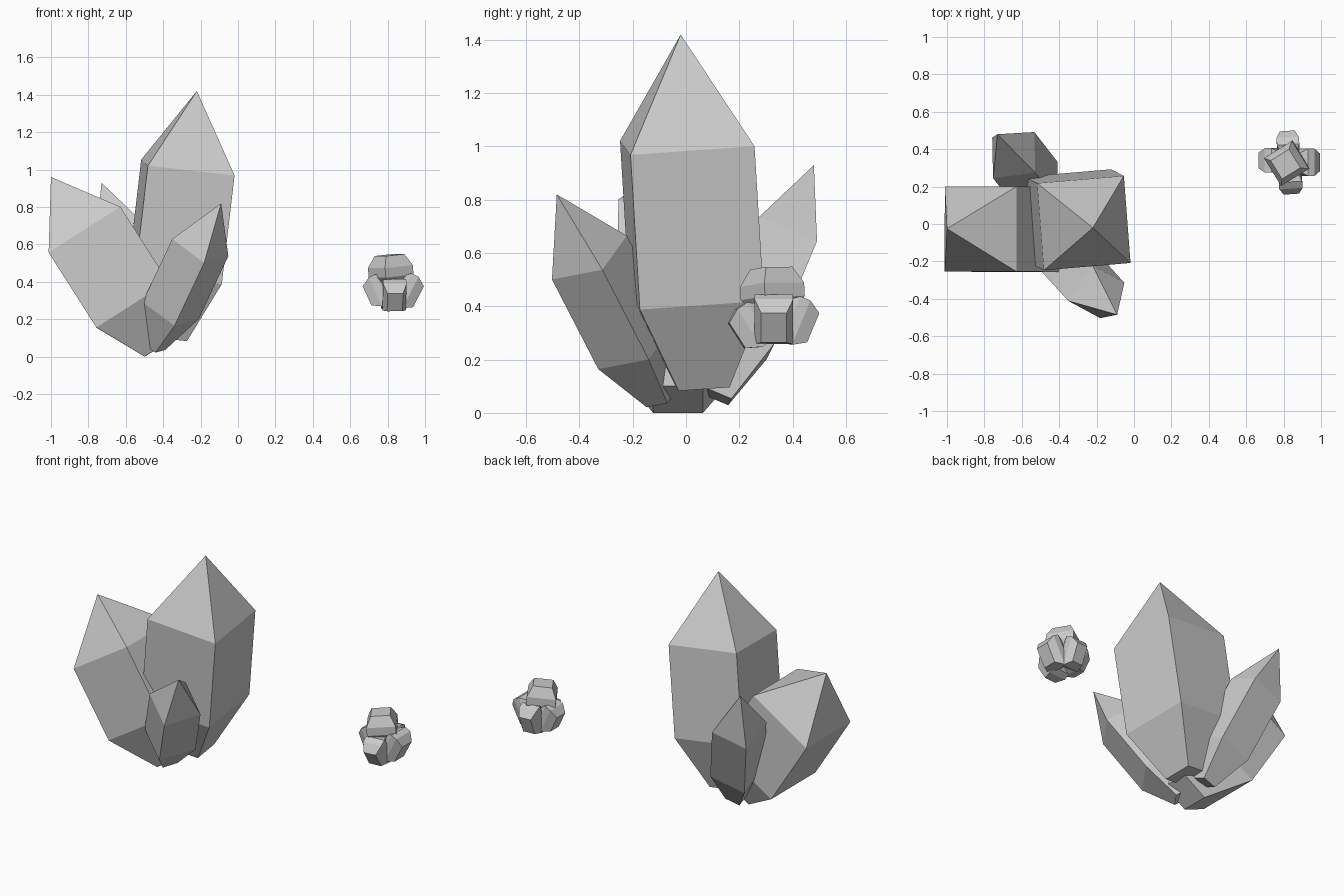
import bpy, bmesh, math
from mathutils import Vector

if "Cube" in bpy.data.objects:
    bpy.data.objects.remove(bpy.data.objects["Cube"])

POINTED = [(0, 0.41), (0.25, 1), (0.69, 1), (1, 0)]
BLUNT = [(0, 0.4), (0.42, 1), (0.68, 1), (1, 0.66)]


def shard(name, base, tip, width, depth, side, rings):
    """Four-sided shard; 'side' points at the middle of one flank."""
    base, tip = Vector(base), Vector(tip)
    axis = tip - base
    n = axis.normalized()
    u = Vector(side)
    u = (u - n * u.dot(n)).normalized()
    v = n.cross(u)
    bm = bmesh.new()
    loops = []
    for t, s in rings:
        c = base + axis * t
        if s == 0:
            loops.append([bm.verts.new(c)])
            continue
        loops.append([bm.verts.new(c + u * (a * width * s / 2) + v * (b * depth * s / 2))
                      for a, b in ((1, 1), (-1, 1), (-1, -1), (1, -1))])
    bm.faces.new(loops[0][::-1])
    for lo, hi in zip(loops, loops[1:]):
        for i in range(4):
            j = (i + 1) % 4
            if len(hi) == 1:
                bm.faces.new((lo[i], lo[j], hi[0]))
            else:
                bm.faces.new((lo[i], lo[j], hi[j], hi[i]))
    if len(loops[-1]) == 4:
        bm.faces.new(loops[-1])
    bmesh.ops.recalc_face_normals(bm, faces=bm.faces)
    me = bpy.data.meshes.new(name)
    bm.to_mesh(me)
    bm.free()
    ob = bpy.data.objects.new(name, me)
    bpy.context.collection.objects.link(ob)
    return ob


# Large crystal cluster
for name, base, tip, w, side in (
    ("main_crystal", (-0.375, 0.06, 0.1), (-0.22, -0.02, 1.42), 0.468, (0.465, 0.04, -0.06)),
    ("left_crystal", (-0.42, -0.03, 0.05), (-1.0, -0.025, 0.96), 0.455, (0, 1, 0)),
    ("front_crystal", (-0.45, -0.09, 0.055), (-0.09, -0.485, 0.82), 0.232, (0.13, 0.185, 0.04)),
    ("back_crystal", (-0.45, 0.12, 0.06), (-0.73, 0.48, 0.93), 0.235, (-0.003, 0.217, -0.097)),
):
    shard(name, base, tip, w, w, side, POINTED)

# Small cluster of blunt shards: one on top, four splayed outward and down
shard("small_top_shard", (0.825, 0.33, 0.35), (0.81, 0.32, 0.543), 0.175, 0.175,
      (math.cos(0.55), math.sin(0.55), -0.08), BLUNT)
for name, base, tip, w, d, side in (
    ("small_right_shard", (0.83, 0.33, 0.39), (0.965, 0.33, 0.32), 0.145, 0.19, (0, 1, 0)),
    ("small_left_shard", (0.83, 0.34, 0.39), (0.69, 0.34, 0.325), 0.13, 0.17, (0, 1, 0)),
    ("small_front_shard", (0.83, 0.33, 0.38), (0.84, 0.19, 0.29), 0.125, 0.17, (1, 0.05, 0)),
    ("small_back_shard", (0.83, 0.33, 0.38), (0.82, 0.475, 0.32), 0.12, 0.18, (1, 0.05, 0)),
):
    shard(name, base, tip, w, d, side, BLUNT)
